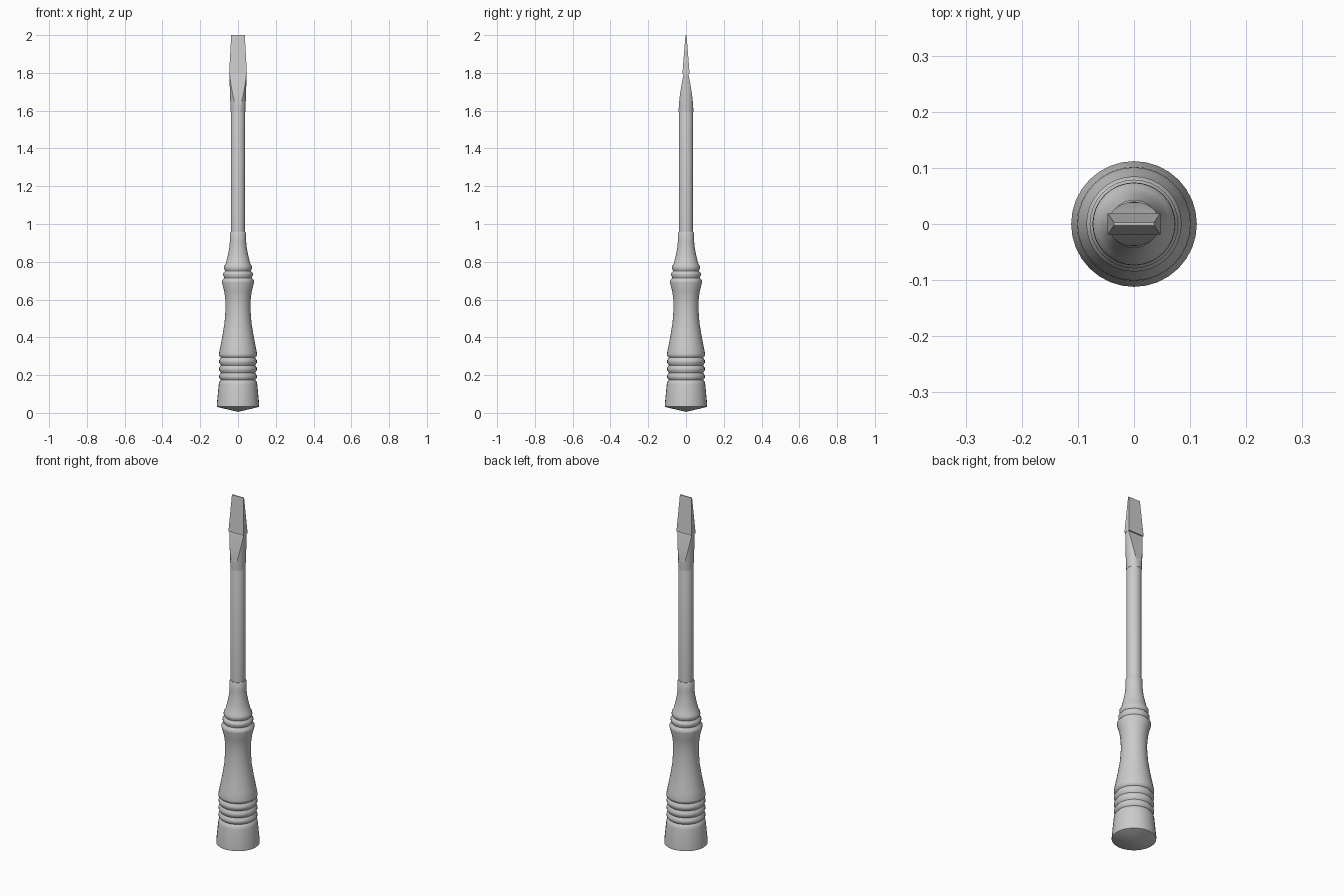
import bpy, bmesh, math

cube = bpy.data.objects.get("Cube")
if cube:
    bpy.data.objects.remove(cube, do_unlink=True)

grey = bpy.data.materials.new("plain_grey")
grey.use_nodes = True
GREY = (0.6, 0.6, 0.6, 1)
grey.diffuse_color = GREY
grey.node_tree.nodes["Principled BSDF"].inputs["Base Color"].default_value = GREY


def loft(name, rings, angle=35):
    """Skin a stack of equal-sized point rings and close both ends."""
    bm = bmesh.new()
    loops = [[bm.verts.new(p) for p in ring] for ring in rings]
    n = len(loops[0])
    for low, high in zip(loops, loops[1:]):
        for i in range(n):
            j = (i + 1) % n
            bm.faces.new((low[i], low[j], high[j], high[i]))
    bm.faces.new(loops[0][::-1])
    bm.faces.new(loops[-1])
    bmesh.ops.recalc_face_normals(bm, faces=bm.faces)
    mesh = bpy.data.meshes.new(name)
    bm.to_mesh(mesh)
    bm.free()
    obj = bpy.data.objects.new(name, mesh)
    bpy.context.collection.objects.link(obj)
    mesh.materials.append(grey)
    bpy.ops.object.select_all(action='DESELECT')
    obj.select_set(True)
    bpy.context.view_layer.objects.active = obj
    bpy.ops.object.shade_smooth_by_angle(angle=math.radians(angle))
    return obj


def circle(r, z, n=32):
    return [(r * math.cos(math.tau * i / n), r * math.sin(math.tau * i / n), z)
            for i in range(n)]


def ground_circle(r, h, z, n=12):
    """Circle with its front and back ground off at y = -h and y = h."""
    a = math.asin(min(h / r, 0.999))
    side = [-a + 2 * a * i / n for i in range(n + 1)]
    return [(r * math.cos(t + turn), r * math.sin(t + turn), z)
            for turn in (0, math.pi) for t in side]


# Turned handle: shallow conical butt, grip rings, waist, collar rings, neck
profile = [(0.003, 0.006), (0.105, 0.03), (0.112, 0.033), (0.112, 0.045), (0.102, 0.15),
           (0.099, 0.165), (0.091, 0.175)]
for z in (0.192, 0.232, 0.272):
    profile += [(0.1, z - 0.006), (0.1, z + 0.006), (0.091, z + 0.02)]
profile += [(0.101, 0.302), (0.101, 0.312), (0.095, 0.345), (0.082, 0.41), (0.071, 0.48),
            (0.066, 0.55), (0.067, 0.6), (0.073, 0.645), (0.085, 0.69), (0.085, 0.702),
            (0.073, 0.715), (0.079, 0.73), (0.079, 0.74), (0.068, 0.752),
            (0.074, 0.765), (0.073, 0.777), (0.065, 0.79), (0.055, 0.83),
            (0.047, 0.87), (0.043, 0.91), (0.043, 0.952), (0.04, 0.957)]
loft("handle", [circle(r, z) for r, z in profile], angle=50)

# Round steel shank with a softened end
loft("shank", [circle(r, z) for r, z in ((0.038, 0.94), (0.038, 1.59), (0.035, 1.6))])

# Hollow-ground transition, thinning along a curve and flaring sideways
STEPS = 12
ground = []
for i in range(STEPS + 1):
    t = i / STEPS
    ground.append(ground_circle(0.039 + 0.007 * t, 0.039 - 0.027 * t ** 1.7,
                                1.592 + 0.203 * t))
loft("ground_transition", ground, angle=25)

# Flat tapered blade
def slab(x, y, z):
    return [(-x, -y, z), (x, -y, z), (x, y, z), (-x, y, z)]

loft("blade", [slab(0.047, 0.019, 1.795), slab(0.036, 0.003, 2.0)], angle=20)
